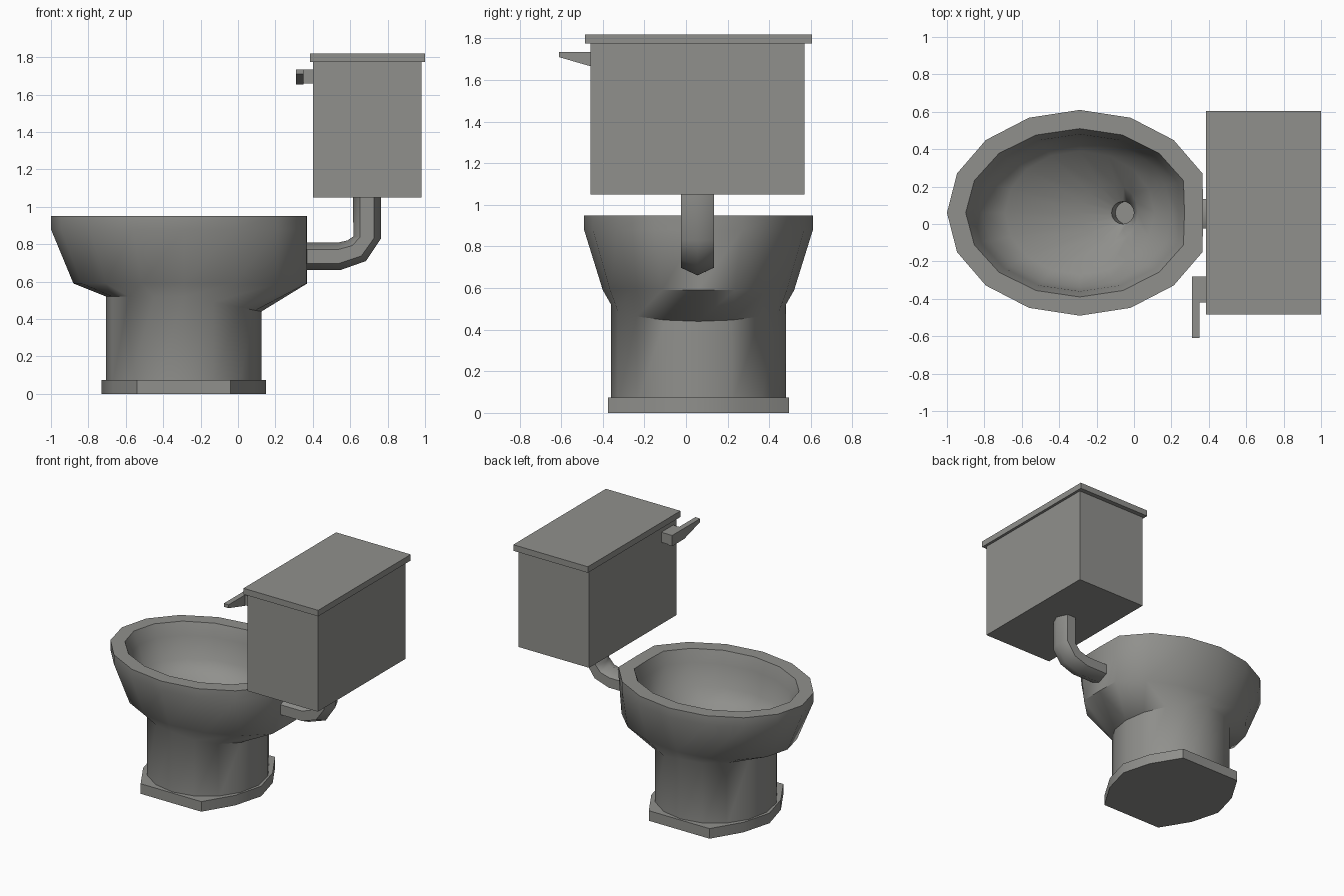
import bpy, bmesh, math

if "Cube" in bpy.data.objects:
    bpy.data.objects.remove(bpy.data.objects["Cube"])

CX, CY = -0.29, 0.06          # centre of bowl and pedestal

china = bpy.data.materials.new("grey_china")
china.diffuse_color = (0.28, 0.28, 0.265, 1)
china.use_nodes = True
china.node_tree.nodes["Principled BSDF"].inputs["Base Color"].default_value = china.diffuse_color


def finish(name, bm, angle=None):
    bmesh.ops.recalc_face_normals(bm, faces=bm.faces)
    me = bpy.data.meshes.new(name)
    bm.to_mesh(me)
    bm.free()
    me.materials.append(china)
    ob = bpy.data.objects.new(name, me)
    bpy.context.collection.objects.link(ob)
    if angle:
        bpy.ops.object.select_all(action='DESELECT')
        ob.select_set(True)
        bpy.context.view_layer.objects.active = ob
        bpy.ops.object.shade_smooth_by_angle(angle=math.radians(angle))
    return ob


def loft(name, rings, angle=None):
    """Skin a list of equal-length point rings and cap both ends."""
    bm = bmesh.new()
    vs = [[bm.verts.new(p) for p in r] for r in rings]
    n = len(vs[0])
    for a, b in zip(vs, vs[1:]):
        for i in range(n):
            j = (i + 1) % n
            bm.faces.new((a[i], a[j], b[j], b[i]))
    bm.faces.new(vs[0][::-1])
    bm.faces.new(vs[-1])
    return finish(name, bm, angle)


def box(name, x0, x1, y0, y1, z0, z1):
    def rect(z):
        return [(x0, y0, z), (x1, y0, z), (x1, y1, z), (x0, y1, z)]
    return loft(name, [rect(z0), rect(z1)])


def oval(left, right, b, z, xmax=9, cx=CX, drop=0.0):
    """16-sided egg outline, cut flat at xmax, lowered towards +x by drop."""
    pts = []
    for i in range(16):
        t = math.tau * i / 16
        c, s = math.cos(t), math.sin(t)
        x = cx + c * (right if c > 0 else left)
        pts.append((min(x, xmax), CY + b * s, z - drop * max(c, 0)))
    return pts


# Bowl and pedestal: outside going up, over the rim, down to the drain
loft("bowl", [
    oval(.415, .415, .42, .04),
    oval(.415, .415, .42, .52, drop=.08),
    oval(.59, .71, .46, .59, .37),
    oval(.71, .71, .55, .88, .37),
    oval(.71, .71, .55, .95, .37),
    oval(.61, .60, .45, .95, .27),
    oval(.57, .57, .42, .86, .24),
    oval(.52, .50, .40, .70, .20),
    oval(.40, .40, .33, .62, .15),
    oval(.20, .12, .15, .50, cx=-.10),
    oval(.06, .06, .06, .44, cx=-.06),
    oval(.06, .06, .06, .36, cx=-.04),
], 50)

# Foot plate: flat sides, bowed ends
foot = [(.44, 0), (.38, .22), (.25, .435), (-.25, .435), (-.38, .22),
        (-.44, 0), (-.38, -.22), (-.25, -.435), (.25, -.435), (.38, -.22)]
loft("foot_plate", [[(CX + x, CY + y, z) for x, y in foot] for z in (0, .075)], 45)

# Tank and lid
box("tank", .40, .98, -.46, .57, 1.05, 1.78)
box("tank_lid", .385, 1.0, -.485, .605, 1.775, 1.82)

# Flush lever: stem and tapered arm
box("lever_stem", .345, .41, -.42, -.28, 1.66, 1.735)
arm = [(-.28, 1.735), (-.61, 1.735), (-.61, 1.71), (-.42, 1.655), (-.28, 1.655)]
loft("flush_lever", [[(x, y, z) for y, z in arm] for x in (.31, .35)])

# Six-sided elbow pipe: centre x, z and outward direction at each station
stations = [(.33, .735, -90), (.54, .735, -85), (.635, .765, -48),
            (.69, .835, -5), (.69, 1.07, 0)]
rings = []
for x, z, deg in stations:
    d = math.radians(deg)
    ring = []
    for k in range(6):
        t = math.tau * k / 6
        r = .074 * math.cos(t)
        ring.append((x + r * math.cos(d), .055 + .092 * math.sin(t), z + r * math.sin(d)))
    rings.append(ring)
loft("flush_pipe", rings, 65)
